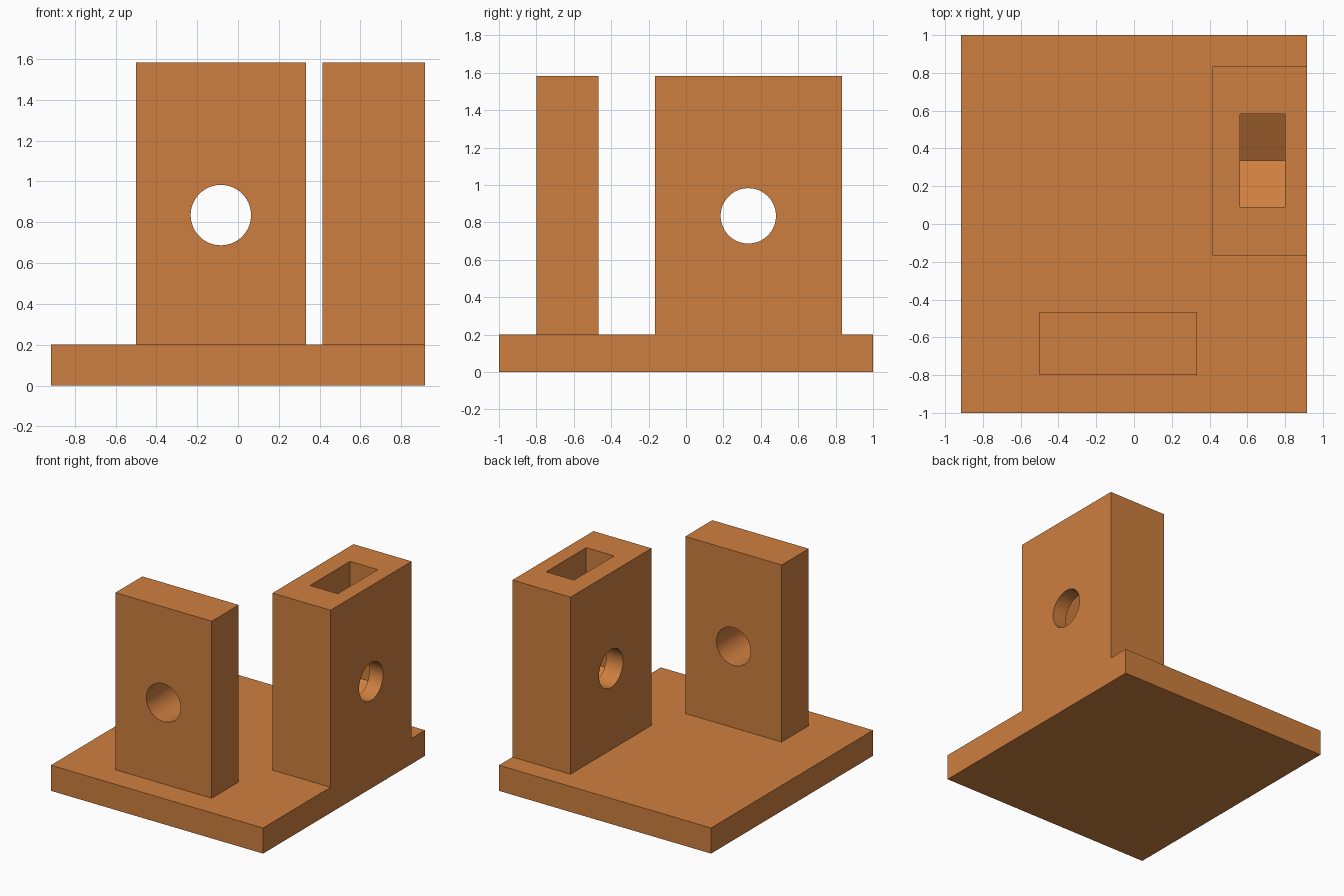
import bpy, math

if "Cube" in bpy.data.objects:
    bpy.data.objects.remove(bpy.data.objects["Cube"])

# Single bronze-orange colour
orange = bpy.data.materials.new("bronze_orange")
orange.diffuse_color = (0.617, 0.212, 0.050, 1.0)
orange.use_nodes = True
orange.node_tree.nodes["Principled BSDF"].inputs["Base Color"].default_value = orange.diffuse_color


def prism(name, outline, place, start, end):
    """Extrude a 2D outline; place(u, v, w) maps it into space."""
    n = len(outline)
    verts = [place(u, v, w) for w in (start, end) for u, v in outline]
    faces = [list(range(n))[::-1], list(range(n, 2 * n))]
    faces += [[i, (i + 1) % n, (i + 1) % n + n, i + n] for i in range(n)]
    mesh = bpy.data.meshes.new(name)
    mesh.from_pydata(verts, [], faces)
    mesh.materials.append(orange)
    ob = bpy.data.objects.new(name, mesh)
    bpy.context.collection.objects.link(ob)
    # make normals point outward whatever the mapping
    bpy.context.view_layer.objects.active = ob
    bpy.ops.object.mode_set(mode='EDIT')
    bpy.ops.mesh.select_all(action='SELECT')
    bpy.ops.mesh.normals_make_consistent(inside=False)
    bpy.ops.object.mode_set(mode='OBJECT')
    return ob


def box(name, x0, x1, y0, y1, z0, z1):
    return prism(name, [(x0, y0), (x1, y0), (x1, y1), (x0, y1)],
                 lambda u, v, w: (u, v, w), z0, z1)


def circle(cu, cv, r, n=64):
    return [(cu + r * math.cos(2 * math.pi * i / n),
             cv + r * math.sin(2 * math.pi * i / n)) for i in range(n)]


def combine(target, tool, operation):
    mod = target.modifiers.new(operation, 'BOOLEAN')
    mod.operation, mod.solver, mod.object = operation, 'EXACT', tool
    bpy.context.view_layer.objects.active = target
    bpy.ops.object.modifier_apply(modifier=mod.name)
    bpy.data.objects.remove(tool)


def along_x(u, v, w):
    return (w, u, v)


def along_y(u, v, w):
    return (u, w, v)


TOP, HOLE_Z, HOLE_R = 1.583, 0.835, 0.148

# Base plate with two upright posts, the side one flush with the right edge
bracket = box("bracket", -0.917, 0.917, -1, 1, 0, 0.2)
front_post = box("front_post", -0.5, 0.333, -0.8, -0.467, 0.1, TOP)
side_post = box("side_post", 0.415, 0.917, -0.167, 0.833, 0.1, TOP)

# Round bolt holes
combine(front_post, prism("front_hole", circle(-0.084, HOLE_Z, HOLE_R),
                          along_y, -1, -0.2), 'DIFFERENCE')
combine(side_post, prism("side_hole", circle(0.333, HOLE_Z, HOLE_R),
                         along_x, 0.2, 1.1), 'DIFFERENCE')

# Nut slot, open at the top, with a hexagonal V bottom
cy, half = 0.336, 0.247
side_z = HOLE_Z - half * math.tan(math.pi / 6)
tip_z = HOLE_Z - 2 * half * math.tan(math.pi / 6)
slot = [(cy - half, 1.8), (cy - half, side_z), (cy, tip_z),
        (cy + half, side_z), (cy + half, 1.8)]
combine(side_post, prism("nut_slot", slot, along_x, 0.56, 0.8), 'DIFFERENCE')

# Join the posts to the plate
combine(bracket, front_post, 'UNION')
combine(bracket, side_post, 'UNION')

# Smooth hole walls, sharp corners
bpy.ops.object.select_all(action='DESELECT')
bracket.select_set(True)
bpy.context.view_layer.objects.active = bracket
bpy.ops.object.shade_smooth_by_angle(angle=math.radians(25))
